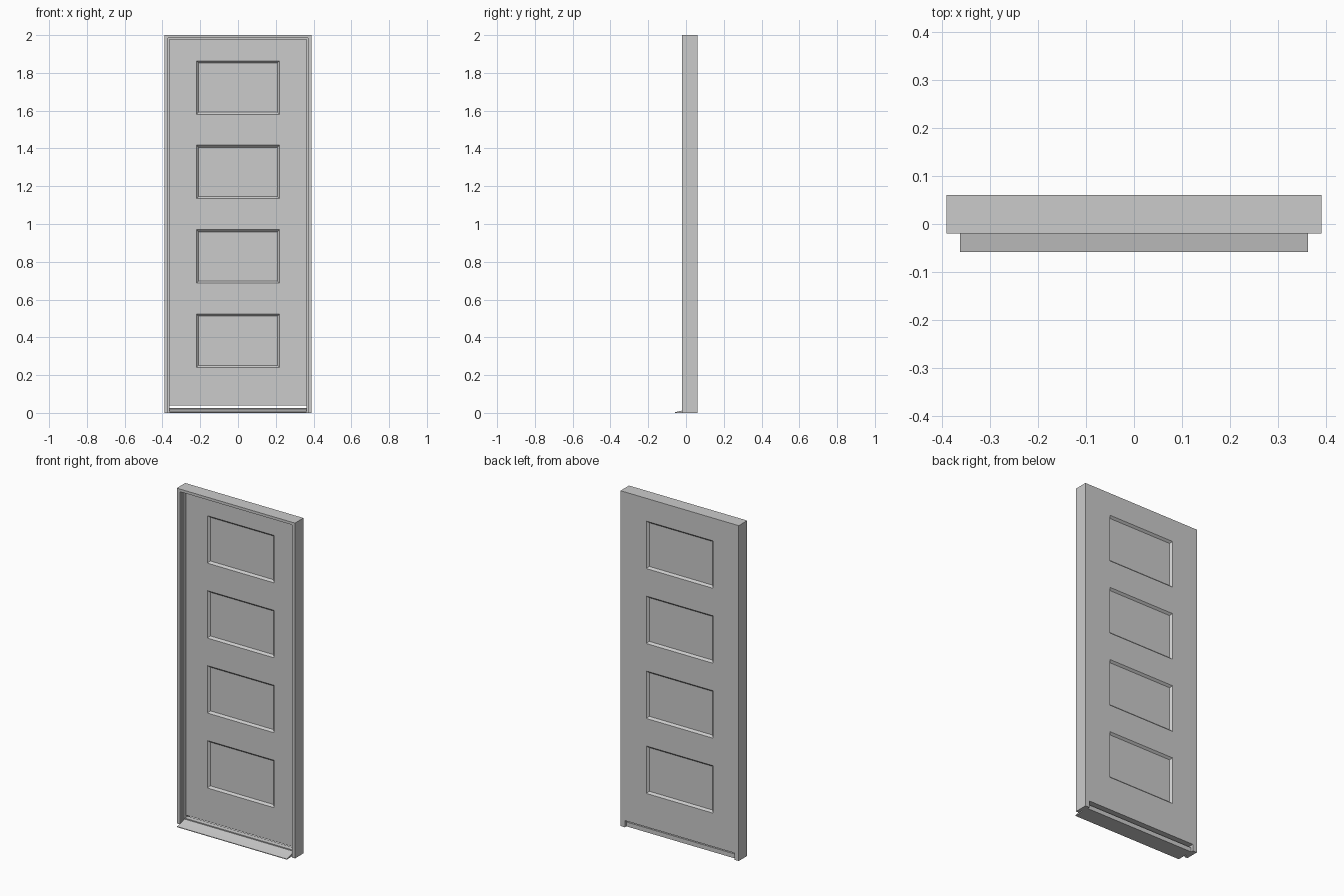
import bpy, bmesh

if "Cube" in bpy.data.objects:
    bpy.data.objects.remove(bpy.data.objects["Cube"])

H, W = 2.0, 0.39            # frame height and half width
Y0, Y1 = -0.02, 0.06        # frame front and back
STOP = 0.362                # half width between the stops
LEAF_Y, LEAF_Z = 0.025, 0.04


def finish(name, bm):
    bmesh.ops.remove_doubles(bm, verts=bm.verts, dist=1e-5)
    bmesh.ops.recalc_face_normals(bm, faces=bm.faces)
    me = bpy.data.meshes.new(name)
    bm.to_mesh(me)
    bm.free()
    ob = bpy.data.objects.new(name, me)
    bpy.context.collection.objects.link(ob)
    return ob


def loft(bm, rings):
    # joins closed rings of points and caps both ends
    rows = [[bm.verts.new(p) for p in r] for r in rings]
    n = len(rows[0])
    for a, b in zip(rows, rows[1:]):
        for i in range(n):
            j = (i + 1) % n
            bm.faces.new((a[i], a[j], b[j], b[i]))
    bm.faces.new(rows[0])
    bm.faces.new(rows[-1])


# Door frame: stepped section (inset, y) swept up, across and down
section = [(0, Y0), (0.02, Y0), (0.02, 0.0), (0.028, 0.0), (0.028, Y1), (0, Y1)]
bm = bmesh.new()
loft(bm, [[(s * (W - i), y, 0 if foot else H - i * 0.8) for i, y in section]
          for s, foot in ((-1, True), (-1, False), (1, False), (1, True))])
finish("door_frame", bm)

# Door leaf: grid on both faces, with four bevelled recessed panels
xs = [-STOP, -0.22, 0.22, STOP]
zs = [LEAF_Z]
for k in range(4):
    z = 0.24 + k * 0.447
    zs += [z, z + 0.283]
zs.append(H - 0.028 * 0.8)
bm = bmesh.new()
panels = []
grids = []
for y, flip in ((LEAF_Y, False), (Y1, True)):
    g = [[bm.verts.new((x, y, z)) for z in zs] for x in xs]
    grids.append(g)
    for i in range(len(xs) - 1):
        for j in range(len(zs) - 1):
            q = [g[i][j], g[i + 1][j], g[i + 1][j + 1], g[i][j + 1]]
            f = bm.faces.new(q[::-1] if flip else q)
            if i == 1 and j % 2 == 1:
                panels.append(f)
# leaf edges
nx, nz = len(xs), len(zs)
rim = ([(i, 0) for i in range(nx)] + [(nx - 1, j) for j in range(1, nz)]
       + [(i, nz - 1) for i in range(nx - 2, -1, -1)] + [(0, j) for j in range(nz - 2, 0, -1)])
a, b = grids
for (i, j), (k, l) in zip(rim, rim[1:] + rim[:1]):
    bm.faces.new((a[k][l], a[i][j], b[i][j], b[k][l]))
bm.normal_update()
bmesh.ops.inset_individual(bm, faces=panels, thickness=0.016, depth=-0.012)
finish("door_leaf", bm)

# Sloping sill with a projecting nose
profile = [(-0.058, 0), (-0.058, 0.004), (-0.02, 0.012), (0.015, 0.02),
           (0.015, 0.026), (0.045, 0.026), (0.045, 0)]
bm = bmesh.new()
loft(bm, [[(x, y, z) for y, z in profile] for x in (-STOP, STOP)])
finish("sill", bm)
